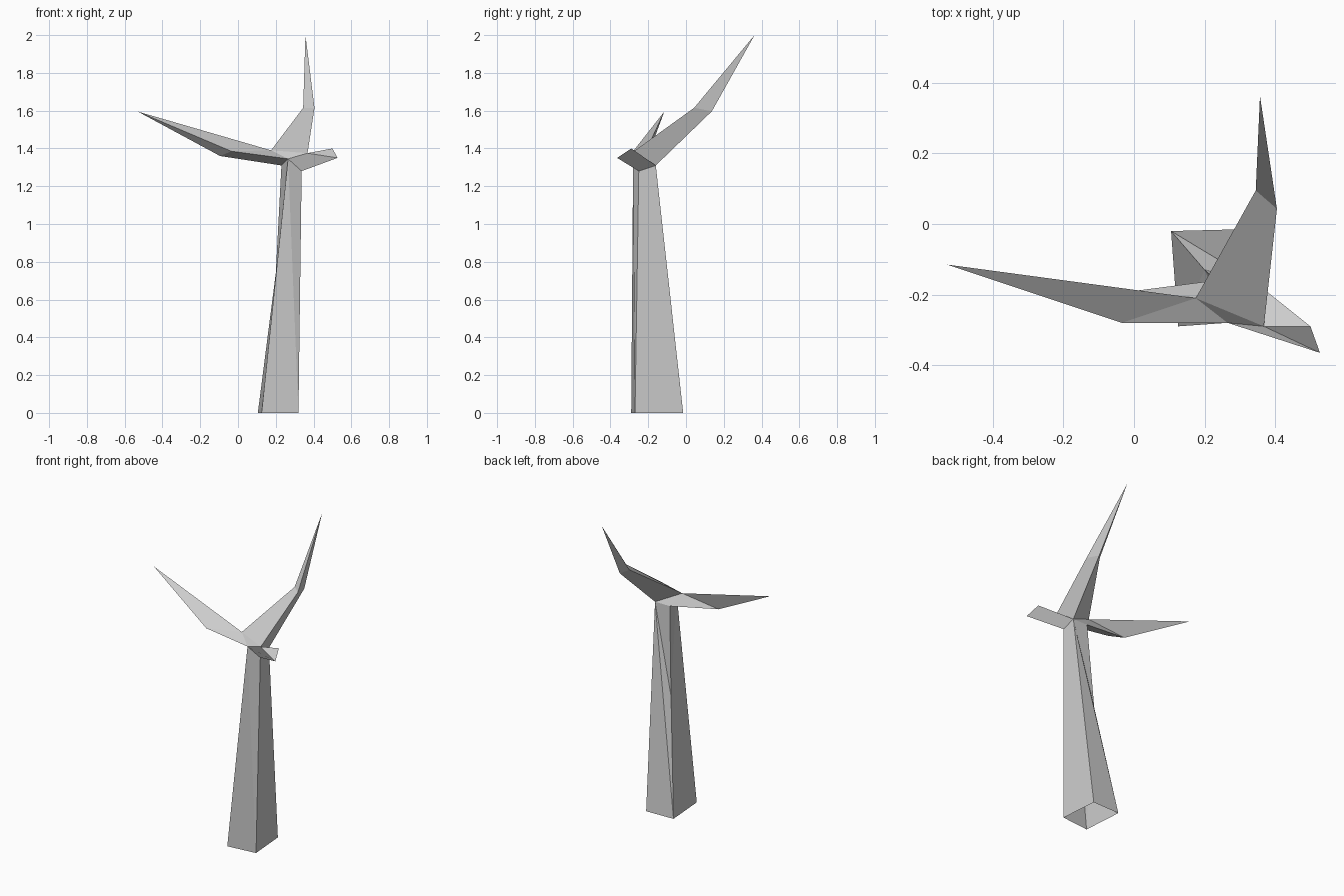
import bpy, bmesh

cube = bpy.data.objects.get("Cube")
if cube:
    bpy.data.objects.remove(cube, do_unlink=True)

# Single pale grey for the whole turbine
grey = bpy.data.materials.new("pale_grey")
grey.use_nodes = True
colour = (0.6, 0.6, 0.6, 1)
grey.diffuse_color = colour
grey.node_tree.nodes["Principled BSDF"].inputs["Base Color"].default_value = colour

# Corner points, shared between neighbouring parts
POINTS = {
    # tower foot and the dent in its side
    "A": (.105, -.02, 0), "B": (.125, -.29, 0), "C": (.32, -.27, 0),
    "D": (.3, -.015, 0), "M": (.2, -.13, .74),
    # tower head
    "P": (.265, -.28, 1.345), "Q": (.23, -.16, 1.31),
    "R": (.337, -.16, 1.31), "S": (.337, -.25, 1.28),
    # hub
    "F": (.368, -.29, 1.375), "H": (.175, -.21, 1.39),
    # upper blade
    "U": (.357, .363, 2), "V": (.345, .095, 1.615),
    "W": (.405, .043, 1.615), "X": (.385, .137, 1.597),
    # side blade
    "I": (-.53, -.115, 1.595), "J": (-.035, -.28, 1.385), "K": (-.095, -.202, 1.36),
    # short blade
    "T": (.527, -.365, 1.35), "E": (.5, -.29, 1.4),
}


def part(name, faces):
    """Build one flat-faced part; every word lists the corners of a face."""
    bm = bmesh.new()
    verts = {}
    for word in faces.split():
        for key in word:
            if key not in verts:
                verts[key] = bm.verts.new(POINTS[key])
        bm.faces.new([verts[key] for key in word])
    bmesh.ops.recalc_face_normals(bm, faces=bm.faces)
    mesh = bpy.data.meshes.new(name)
    bm.to_mesh(mesh)
    bm.free()
    mesh.materials.append(grey)
    obj = bpy.data.objects.new(name, mesh)
    bpy.context.collection.objects.link(obj)
    return obj


# Tapered, twisted tower, open at the foot
part("tower", "BCP CSP CDRS DAR ARM MRQ ABM BPM MPQ")
# Hub faces joining the three blades
part("hub", "PFH HRQ")
# Kinked upper blade
part("upper_blade", "HFWV VWU FRXW WXU RHVX XVU")
# Long side blade
part("side_blade", "PHJ JHI HQK HKI PJKQ JIK")
# Short foreshortened blade
part("short_blade", "PFTS FET FRE TERS")
